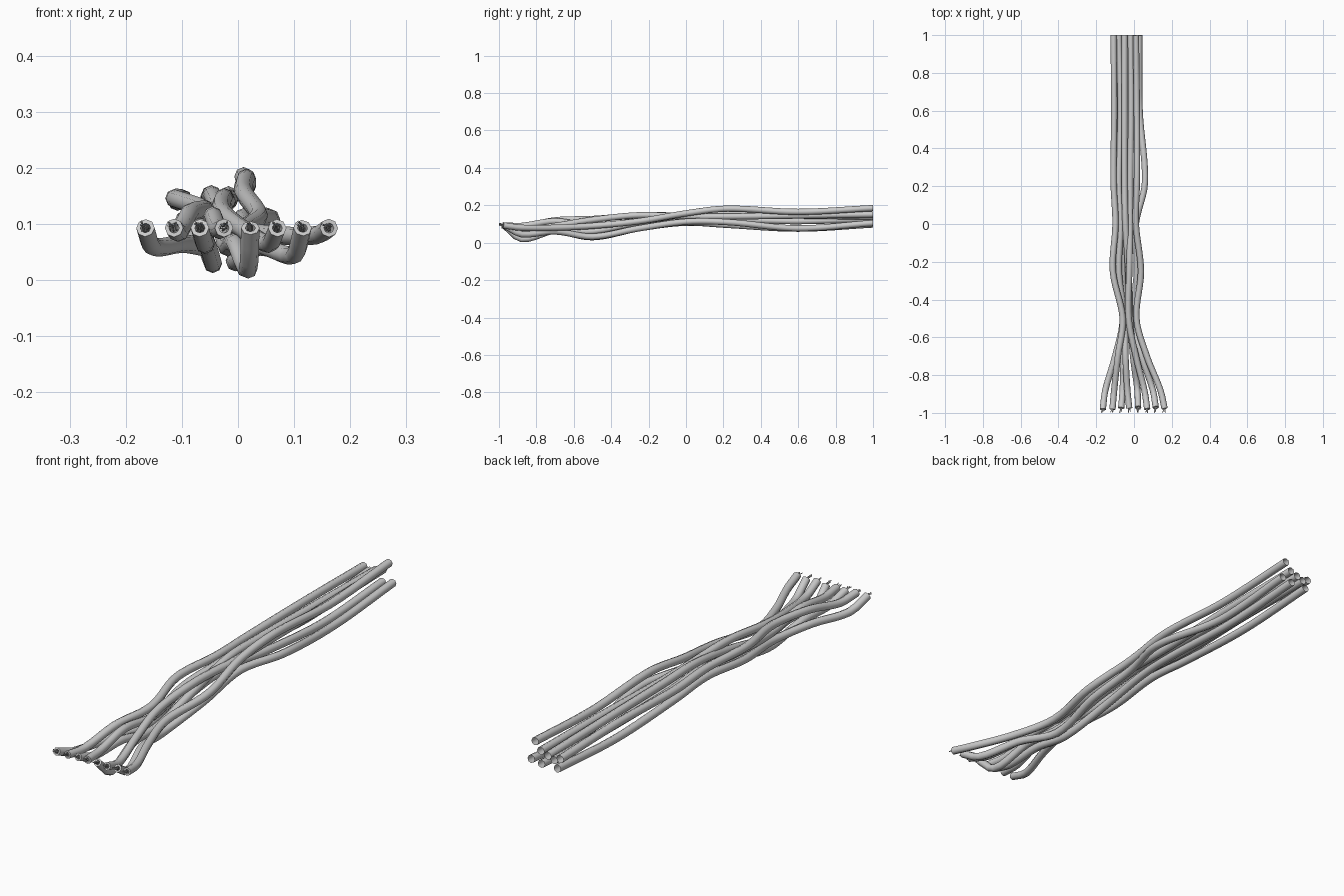
import bpy, bmesh, math, random
from mathutils import Vector

if "Cube" in bpy.data.objects:
    bpy.data.objects.remove(bpy.data.objects["Cube"])

random.seed(4)
R = 0.0165          # cable radius
SIDES = 8
FRONT_X = [-0.165, -0.114, -0.068, -0.025, 0.022, 0.070, 0.115, 0.162]
STATIONS = [-0.88, -0.70, -0.50, -0.25, 0.0, 0.22, 0.60, 1.0]


def smooth_path(pts, step=0.035):
    """Hermite spline through points ordered along y."""
    n = len(pts)
    slope = []
    for i in range(n):
        a, b = pts[max(i - 1, 0)], pts[min(i + 1, n - 1)]
        slope.append((b - a) / (b.y - a.y))
    out = []
    for i in range(n - 1):
        p, q = pts[i], pts[i + 1]
        h = q.y - p.y
        k = max(3, round(h / step))
        for j in range(k):
            t = j / k
            t2, t3 = t * t, t * t * t
            out.append((2*t3 - 3*t2 + 1) * p + (t3 - 2*t2 + t) * h * slope[i]
                       + (3*t2 - 2*t3) * q + (t3 - t2) * h * slope[i + 1])
    out.append(pts[-1].copy())
    return out


def ring(bm, c, d, r, sides):
    d = d.normalized()
    u = d.cross(Vector((0, 0, 1))).normalized()
    v = u.cross(d)
    return [bm.verts.new(c + r * (math.cos(2*math.pi*i/sides) * u + math.sin(2*math.pi*i/sides) * v))
            for i in range(sides)]


def skin(bm, rings):
    for a, b in zip(rings, rings[1:]):
        n = len(a)
        for i in range(n):
            bm.faces.new((a[i], a[(i + 1) % n], b[(i + 1) % n], b[i]))


def path_rings(bm, path, r, sides):
    last = len(path) - 1
    return [ring(bm, p, path[min(i + 1, last)] - path[max(i - 1, 0)], r, sides)
            for i, p in enumerate(path)]


def finish(bm, name):
    bmesh.ops.recalc_face_normals(bm, faces=bm.faces)
    me = bpy.data.meshes.new(name)
    bm.to_mesh(me)
    bm.free()
    ob = bpy.data.objects.new(name, me)
    bpy.context.collection.objects.link(ob)
    bpy.ops.object.select_all(action='DESELECT')
    ob.select_set(True)
    bpy.context.view_layer.objects.active = ob
    bpy.ops.object.shade_smooth_by_angle(angle=math.radians(50))


def cable(index, *xz):
    start = Vector((FRONT_X[index], -0.98 + random.uniform(-0.004, 0.008), 0.093))
    path = smooth_path([start] + [Vector((x, y, z)) for y, (x, z) in zip(STATIONS, xz)])
    # insulation: recessed stripped mouth at the front, open at the back
    bm = bmesh.new()
    d = path[1] - path[0]
    dn = d.normalized()
    mouth = [ring(bm, path[0] + dn * 0.02, d, R * 0.5, SIDES),
             ring(bm, path[0], d, R * 0.55, SIDES)]
    skin(bm, mouth + path_rings(bm, path, R, SIDES))
    finish(bm, f"cable_{index + 1}")
    # bare strands poking out of the mouth
    bm = bmesh.new()
    for k in range(4):
        a = k * math.pi / 2 + index
        off = Vector((math.cos(a), 0, math.sin(a))) * 0.004
        tip = Vector((start.x + random.uniform(-0.011, 0.004),
                      -1.0 + 0.003 * k, start.z + random.uniform(0.002, 0.013))) + off * 0.6
        base = path[0] + dn * 0.018 + off
        mid = path[0] + off + Vector((0, -0.004, 0))
        rings = path_rings(bm, [base, mid, tip], 0.0019, 5)
        skin(bm, rings)
        bm.faces.new(rings[-1])
    finish(bm, f"bare_strands_{index + 1}")


# Eight cables, each given as (x, z) at the shared y stations
cable(0, (-.152, .060), (-.100, .065), (-.060, .060), (-.100, .085),
      (-.095, .107), (-.100, .095), (-.095, .075), (-.095, .097))
cable(1, (-.105, .085), (-.085, .120), (-.060, .127), (-.112, .145),
      (-.098, .145), (-.108, .140), (-.105, .145), (-.108, .140))
cable(2, (-.060, .065), (-.055, .065), (-.045, .029), (-.060, .077),
      (-.050, .107), (-.030, .095), (-.020, .075), (-.020, .097))
cable(3, (-.035, .090), (-.045, .115), (-.050, .090), (-.080, .115),
      (-.070, .130), (-.080, .125), (-.070, .115), (-.080, .128))
cable(4, (.018, .019), (-.005, .065), (-.020, .060), (-.030, .110),
      (-.045, .150), (-.050, .150), (-.050, .145), (-.050, .139))
cable(5, (.055, .065), (.010, .090), (-.028, .122), (-.025, .147),
      (-.020, .140), (-.020, .140), (-.015, .145), (-.017, .151))
cable(6, (.100, .045), (.040, .060), (-.005, .032), (.015, .077),
      (.010, .112), (.058, .110), (.030, .077), (.028, .105))
cable(7, (.140, .080), (.068, .080), (.013, .090), (.037, .115),
      (.010, .157), (.015, .182), (.015, .165), (.010, .185))
